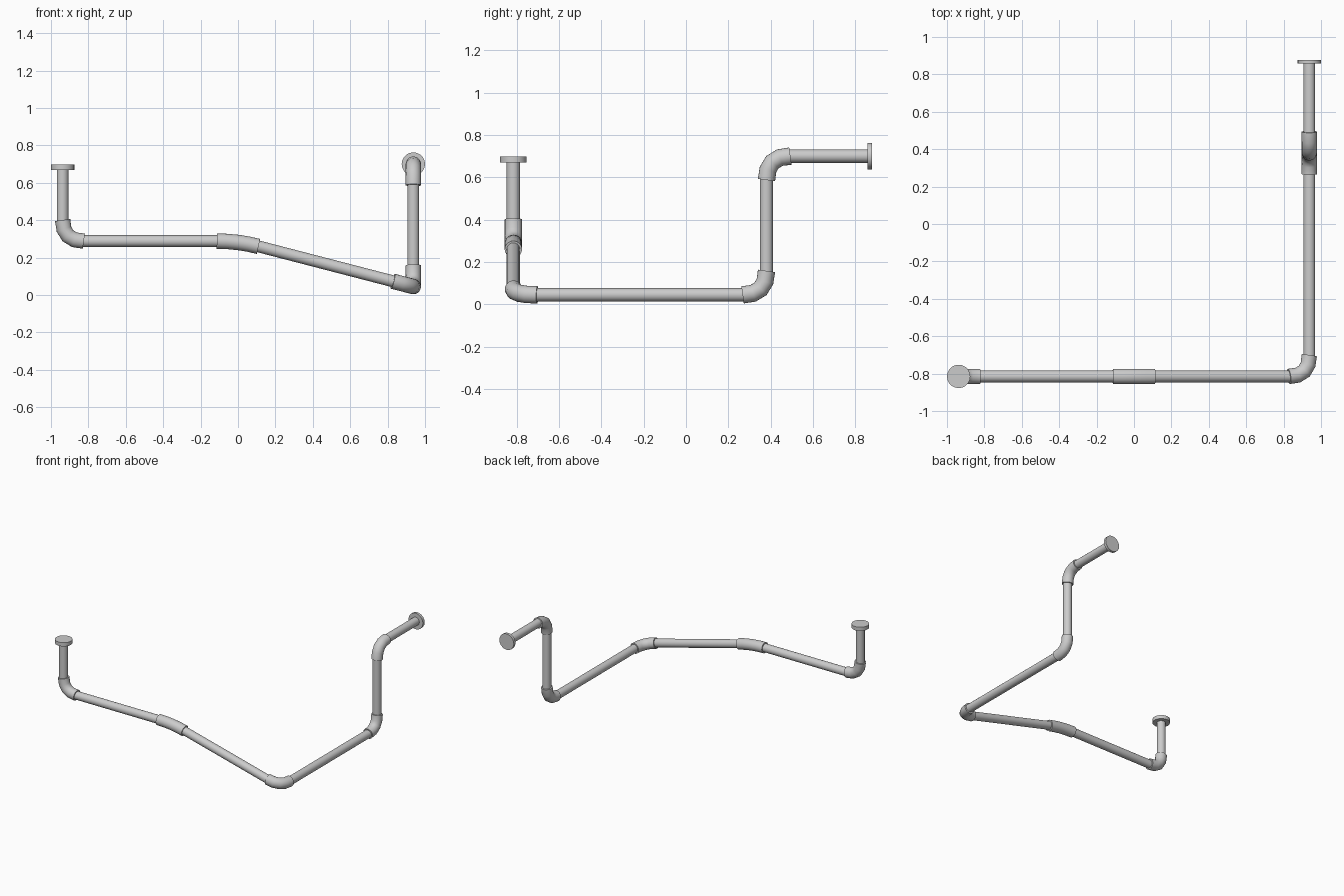
import bpy
from mathutils import Vector

if "Cube" in bpy.data.objects:
    bpy.data.objects.remove(bpy.data.objects["Cube"])

PIPE_R, ELBOW_R, FLANGE_R, ARM = 0.0315, 0.041, 0.0625, 0.113

# Corner points of the pipe run
path = [Vector(p) for p in [
    (-0.9375, -0.815, 0.697), (-0.9375, -0.815, 0.288), (0, -0.815, 0.288),
    (0.9375, -0.815, 0.045), (0.9375, 0.38, 0.045),
    (0.9375, 0.38, 0.70), (0.9375, 0.877, 0.70)]]


def tube(name, points, radius):
    """Capped round tube along a polyline, turned into a smooth mesh."""
    cu = bpy.data.curves.new(name, 'CURVE')
    cu.dimensions = '3D'
    cu.bevel_depth = radius
    cu.bevel_resolution = 8
    cu.use_fill_caps = True
    sp = cu.splines.new('POLY')
    sp.points.add(len(points) - 1)
    for sp_pt, p in zip(sp.points, points):
        sp_pt.co = (*p, 1)
    ob = bpy.data.objects.new(name, cu)
    bpy.context.collection.objects.link(ob)
    bpy.ops.object.select_all(action='DESELECT')
    ob.select_set(True)
    bpy.context.view_layer.objects.active = ob
    bpy.ops.object.convert(target='MESH')
    bpy.ops.object.shade_smooth_by_angle()
    return bpy.context.object


# Straight pipes, ending just inside the elbows
last = len(path) - 2
for i, (a, b) in enumerate(zip(path, path[1:])):
    d = (b - a).normalized()
    inset = ARM - 0.01
    start = a if i == 0 else a + d * inset
    end = b if i == last else b - d * inset
    tube(f"pipe_{i + 1}", [start, end], PIPE_R)

# Elbow fittings, one at each bend
STEPS = 4
for i in range(1, len(path) - 1):
    c = path[i]
    a = c + (path[i - 1] - c).normalized() * ARM
    b = c + (path[i + 1] - c).normalized() * ARM
    ts = [k / STEPS for k in range(STEPS + 1)]
    pts = [a * (1 - t) ** 2 + c * 2 * t * (1 - t) + b * t * t for t in ts]
    tube(f"elbow_{i}", pts, ELBOW_R)

# Flange discs at both ends
for name, end, prev, thick in (("flange_top", path[0], path[1], 0.028),
                               ("flange_back", path[-1], path[-2], 0.02)):
    d = (prev - end).normalized()
    tube(name, [end - d * 0.001, end + d * thick], FLANGE_R)
